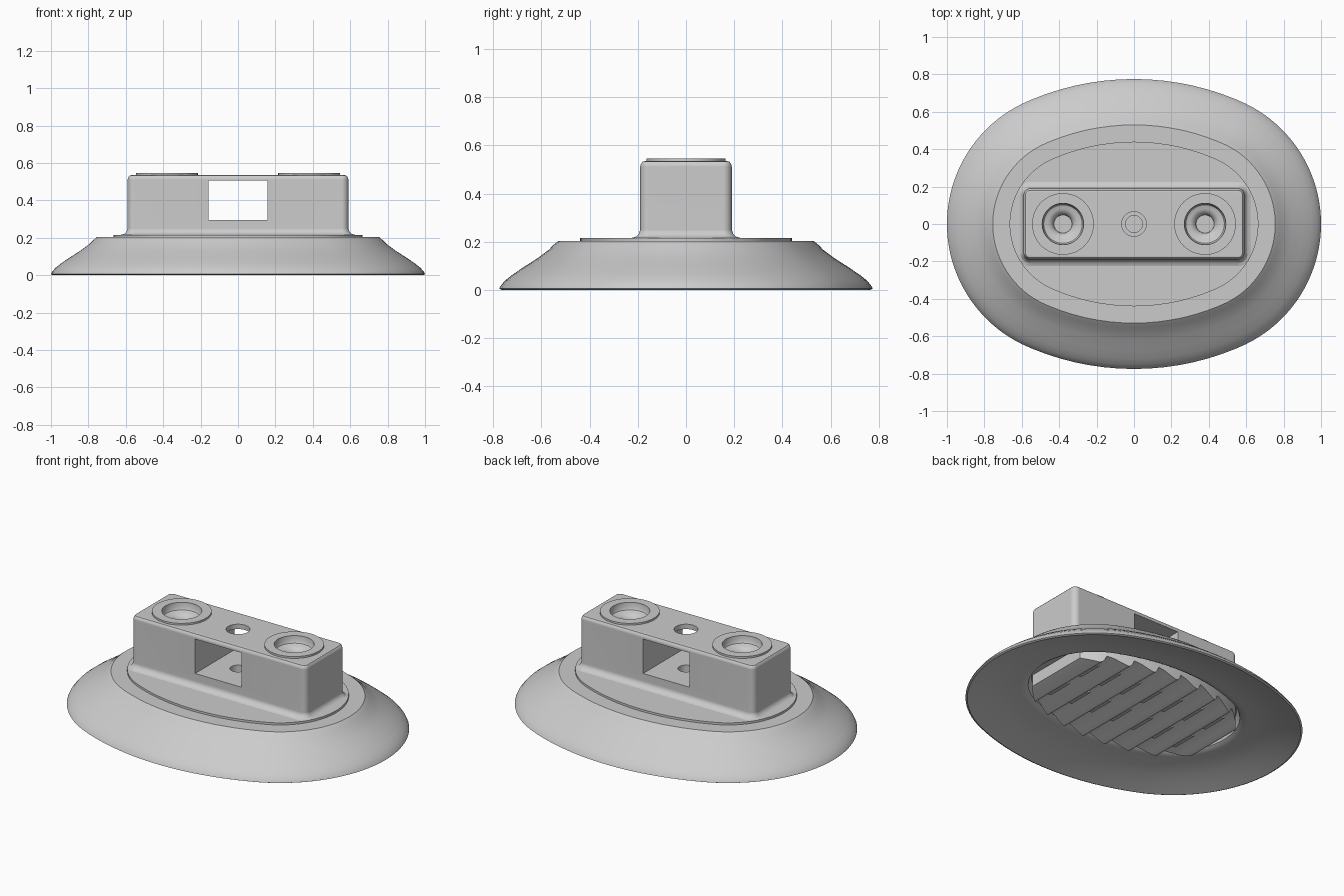
import bpy, bmesh
from math import sin, cos, pi, sqrt, copysign

if "Cube" in bpy.data.objects:
    bpy.data.objects.remove(bpy.data.objects["Cube"])


def finish(name, bm, smooth=True):
    bmesh.ops.remove_doubles(bm, verts=bm.verts, dist=1e-6)
    bmesh.ops.recalc_face_normals(bm, faces=bm.faces)
    me = bpy.data.meshes.new(name)
    bm.to_mesh(me)
    bm.free()
    ob = bpy.data.objects.new(name, me)
    bpy.context.collection.objects.link(ob)
    if smooth:
        shade(ob)
    return ob


def shade(ob):
    bpy.ops.object.select_all(action='DESELECT')
    ob.select_set(True)
    bpy.context.view_layer.objects.active = ob
    bpy.ops.object.shade_smooth_by_angle(angle=0.5)


def loft(name, rings, smooth=True):
    """Skin a stack of equal-length rings and cap both ends."""
    bm = bmesh.new()
    vs = [[bm.verts.new(p) for p in ring] for ring in rings]
    n = len(vs[0])
    for a, b in zip(vs, vs[1:]):
        for i in range(n):
            j = (i + 1) % n
            bm.faces.new((a[i], a[j], b[j], b[i]))
    bm.faces.new(vs[0])
    bm.faces.new(vs[-1])
    return finish(name, bm, smooth)


# Four-arc oval, offset outward by d
END_X, END_R, SIDE_Y, SIDE_R, JOIN = 0.285, 0.38, 0.647, 1.087, 0.915


def oval(d, z, n=112):
    pts = []
    for i in range(n):
        c, s = cos(2 * pi * i / n), sin(2 * pi * i / n)
        if abs(s) < JOIN:
            pts.append((copysign(END_X, c) + (END_R + d) * c, (END_R + d) * s, z))
        else:
            pts.append(((SIDE_R + d) * c, (SIDE_R + d) * s - copysign(SIDE_Y, s), z))
    return pts


def oval_half_width(x, d):
    x = abs(x)
    if x < END_X + (END_R + d) * 0.403:
        return sqrt((SIDE_R + d) ** 2 - x * x) - SIDE_Y
    return sqrt(max((END_R + d) ** 2 - (x - END_X) ** 2, 1e-4))


def round_rect(hx, hy, r, z, n=8):
    pts = []
    for k, (sx, sy) in enumerate(((1, 1), (-1, 1), (-1, -1), (1, -1))):
        for i in range(n + 1):
            a = (k + i / n) * pi / 2
            pts.append((sx * (hx - r) + r * cos(a), sy * (hy - r) + r * sin(a), z))
    return pts


def lathe(name, profile, x=0, n=48, smooth=True):
    return loft(name, [[(x + r * cos(2 * pi * i / n), r * sin(2 * pi * i / n), z)
                        for i in range(n)] for r, z in profile], smooth)


def cut(target, cutter):
    m = target.modifiers.new("cut", 'BOOLEAN')
    m.operation, m.solver, m.object = 'DIFFERENCE', 'EXACT', cutter
    bpy.context.view_layer.objects.active = target
    bpy.ops.object.modifier_apply(modifier=m.name)
    bpy.data.objects.remove(cutter)


# Flared oval skirt with raised plate above and a recess below
skirt = [(-0.03, 0.135), (-0.012, 0.085), (0.005, 0.075), (0.03, 0.072), (0.1, 0.064),
         (0.18, 0.046), (0.26, 0.022), (0.325, 0.0), (0.335, 0.005), (0.33, 0.016),
         (0.312, 0.038), (0.282, 0.062), (0.235, 0.094), (0.18, 0.129), (0.13, 0.166),
         (0.112, 0.185), (0.09, 0.203), (0.0, 0.203), (0.0, 0.216)]
loft("skirt", [oval(d, z) for d, z in skirt])

# Upright block with base fillet and rounded top edge
block_profile = [(0.035, 0.21), (0.035, 0.216), (0.018, 0.221), (0.006, 0.233), (0, 0.25),
                 (0, 0.512), (-0.003, 0.523), (-0.01, 0.532), (-0.022, 0.535)]
block = loft("block", [round_rect(0.59 + o, 0.19 + o, 0.035 + o, z)
                       for o, z in block_profile], False)

# Through slot, centre hole and socket bores
cut(block, loft("slot_cutter", [[(x, y, z) for x, y in
    ((-0.157, -0.4), (0.157, -0.4), (0.157, 0.4), (-0.157, 0.4))] for z in (0.295, 0.505)], False))
cut(block, lathe("top_hole_cutter", [(0.066, 0.45), (0.066, 0.6)], smooth=False))
cut(block, lathe("floor_hole_cutter", [(0.045, 0.225), (0.045, 0.35)], smooth=False))
for x in (-0.38, 0.38):
    cut(block, lathe("bore_cutter", [(0.13, 0.4), (0.13, 0.6)], x, smooth=False))
shade(block)
flat = block.modifiers.new("flat_sides", 'WEIGHTED_NORMAL')
flat.keep_sharp = True

# Round sockets with raised collars and a dished floor
socket = [(0.13, 0.40), (0.13, 0.53), (0.165, 0.53), (0.165, 0.546), (0.111, 0.546),
          (0.109, 0.515), (0.103, 0.503), (0.095, 0.499), (0.082, 0.497),
          (0.07, 0.492), (0.06, 0.484), (0.05, 0.47), (0.048, 0.455)]
for side, x in (("left", -0.38), ("right", 0.38)):
    lathe(side + "_socket", socket, x)

# Sawtooth grip ribs standing out of the recess, trimmed to the oval
PITCH, RIBS = 0.15, 8
tooth = [(0.0, 0.075), (0.07, 0.05), (0.14, 0.037), (0.24, 0.034), (0.45, 0.045), (0.75, 0.064)]
bm = bmesh.new()
rows = []
for k in range(RIBS):
    for t, z in tooth:
        x = (k + t - RIBS / 2) * PITCH
        w = oval_half_width(x, -0.035)
        rows.append([bm.verts.new(p) for p in
                     ((x, -w, 0.15), (x, -w, z), (x, w, z), (x, w, 0.15))])
for a, b in zip(rows, rows[1:]):
    for i in range(4):
        j = (i + 1) % 4
        bm.faces.new((a[i], a[j], b[j], b[i]))
bm.faces.new(rows[0])
bm.faces.new(rows[-1])
finish("grip_ribs", bm)

# Short raised bars between the ribs
bm = bmesh.new()
for k in range(1, RIBS):
    x = (k - RIBS / 2) * PITCH - 0.015
    for y in (-0.13, 0.13):
        geo = bmesh.ops.create_cube(bm, size=1)["verts"]
        bmesh.ops.scale(bm, vec=(0.02, 0.16, 0.04), verts=geo)
        bmesh.ops.translate(bm, vec=(x, y, 0.08), verts=geo)
finish("grip_bars", bm, False)
